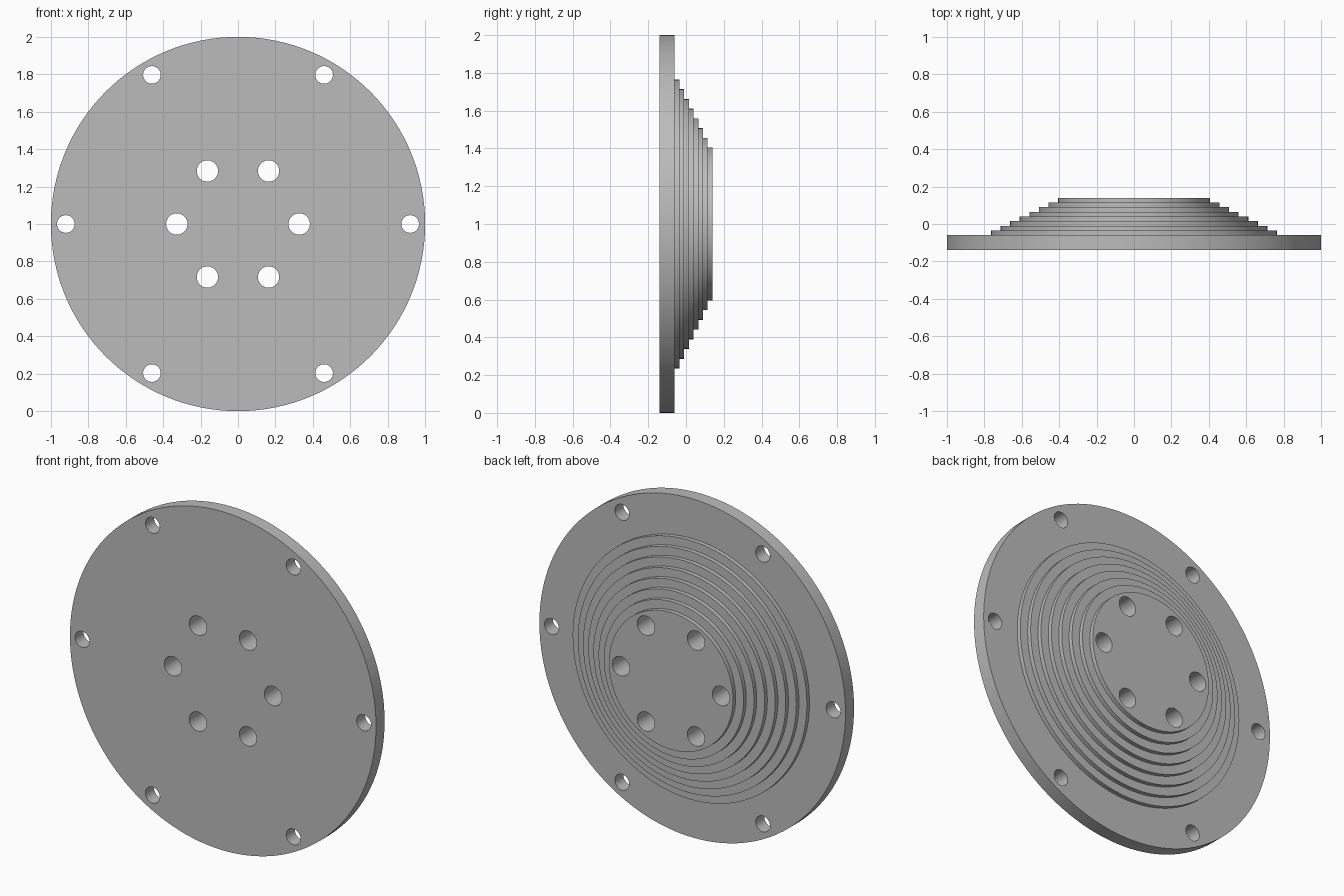
import bpy
import bmesh
from math import cos, sin, pi, radians
from mathutils import Matrix, Vector

SEGMENTS = 128
CENTRE = Vector((0, 0, 1))
FRONT, PLATE_BACK, BACK = -0.14, -0.06, 0.14
STEPS = 8

cube = bpy.data.objects.get("Cube")
if cube:
    bpy.data.objects.remove(cube, do_unlink=True)

grey = bpy.data.materials.new("plain_grey")
grey.use_nodes = True
colour = (0.5, 0.5, 0.5, 1)
grey.diffuse_color = colour
grey.node_tree.nodes["Principled BSDF"].inputs["Base Color"].default_value = colour


def make_object(name, bm):
    bmesh.ops.recalc_face_normals(bm, faces=bm.faces)
    mesh = bpy.data.meshes.new(name)
    bm.to_mesh(mesh)
    bm.free()
    mesh.materials.append(grey)
    obj = bpy.data.objects.new(name, mesh)
    bpy.context.collection.objects.link(obj)
    return obj


# Stepped flange: one stair profile turned about the y axis
profile = [(1, FRONT), (1, PLATE_BACK)]
rise = (BACK - PLATE_BACK) / STEPS
for i in range(STEPS):
    radius = 0.765 - 0.36 * i / (STEPS - 1)
    y = PLATE_BACK + i * rise
    profile += [(radius, y), (radius, y + rise)]

bm = bmesh.new()
verts = [bm.verts.new(CENTRE + Vector((r, y, 0))) for r, y in profile]
edges = [bm.edges.new(pair) for pair in zip(verts, verts[1:])]
bmesh.ops.spin(bm, geom=verts + edges, cent=CENTRE, axis=(0, 1, 0),
               angle=2 * pi, steps=SEGMENTS, use_merge=True)
bmesh.ops.remove_doubles(bm, verts=bm.verts, dist=0.0001)
bmesh.ops.holes_fill(bm, edges=[e for e in bm.edges if e.is_boundary], sides=0)
flange = make_object("stepped_flange", bm)

# Two rings of six through holes: (ring radius, hole radius)
bm = bmesh.new()
for ring, hole in ((0.92, 0.047), (0.327, 0.057)):
    for k in range(6):
        a = k * pi / 3
        place = Matrix.Translation(CENTRE + Vector((ring * cos(a), 0, ring * sin(a))))
        bmesh.ops.create_cone(bm, cap_ends=True, segments=48, radius1=hole,
                              radius2=hole, depth=0.6,
                              matrix=place @ Matrix.Rotation(pi / 2, 4, "X"))
cutter = make_object("hole_cutter", bm)
cutter.hide_render = True

cut = flange.modifiers.new("bolt_holes", "BOOLEAN")
cut.object = cutter
cut.operation = "DIFFERENCE"
cut.solver = "EXACT"

# Apply the cut, drop the helper and smooth the round walls
bpy.ops.object.select_all(action="DESELECT")
flange.select_set(True)
bpy.context.view_layer.objects.active = flange
bpy.ops.object.modifier_apply(modifier=cut.name)
bpy.data.objects.remove(cutter, do_unlink=True)
bpy.ops.object.shade_smooth_by_angle(angle=radians(30))
